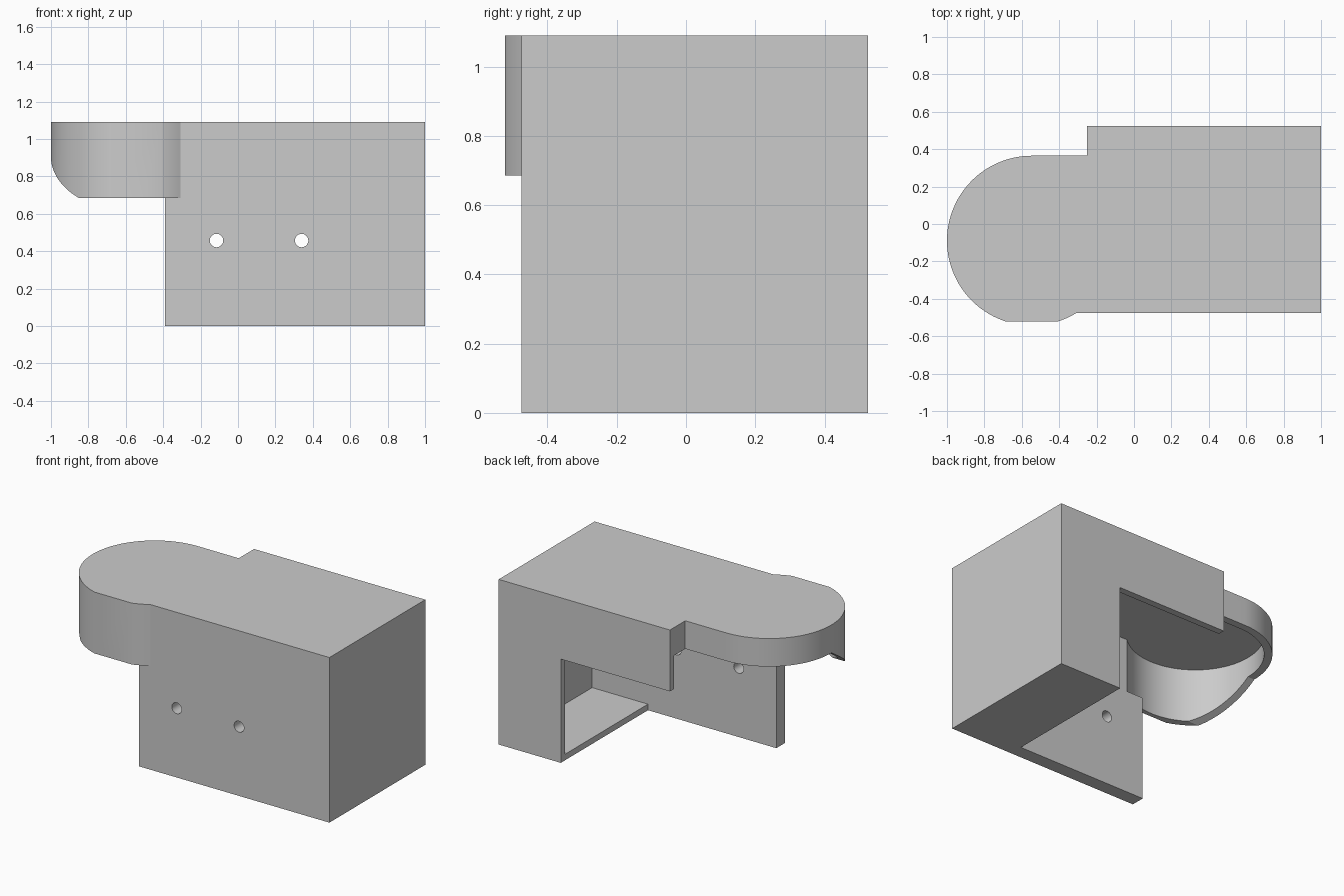
import bpy
import bmesh
from math import sin, cos, pi, radians, asin, sqrt
from mathutils import Vector

cube = bpy.data.objects.get("Cube")
if cube:
    bpy.data.objects.remove(cube, do_unlink=True)

# Main dimensions
HEIGHT, SKIRT, RIM, CEILING = 1.09, 0.685, 0.905, 1.035
FRONT, FRONT_IN, BACK, BACK_IN = -0.475, -0.385, 0.525, 0.48
NOSE_FLAT = -0.522
CX, CY, R_OUT, R_IN = -0.546, -0.089, 0.454, 0.405
FAR = 2.0

grey = bpy.data.materials.new("plain_grey")
grey.use_nodes = True
grey.diffuse_color = (0.6, 0.6, 0.6, 1)
grey.node_tree.nodes["Principled BSDF"].inputs["Base Color"].default_value = (0.6, 0.6, 0.6, 1)


def prism(name, points, offset):
    """Extrude a closed outline of 3D points along an offset."""
    bm = bmesh.new()
    face = bm.faces.new([bm.verts.new(p) for p in points])
    ext = bmesh.ops.extrude_face_region(bm, geom=[face])
    moved = [g for g in ext["geom"] if isinstance(g, bmesh.types.BMVert)]
    bmesh.ops.translate(bm, vec=Vector(offset), verts=moved)
    bmesh.ops.recalc_face_normals(bm, faces=bm.faces)
    mesh = bpy.data.meshes.new(name)
    bm.to_mesh(mesh)
    bm.free()
    obj = bpy.data.objects.new(name, mesh)
    bpy.context.collection.objects.link(obj)
    return obj


def plan(name, outline, z0, z1):
    return prism(name, [(x, y, z0) for x, y in outline], (0, 0, z1 - z0))


def box(name, x, y, z):
    return plan(name, [(x[0], y[0]), (x[1], y[0]), (x[1], y[1]), (x[0], y[1])], *z)


def arc(radius, a0, a1, steps):
    angles = [a0 + (a1 - a0) * i / steps for i in range(steps + 1)]
    return [(CX + radius * cos(a), CY + radius * sin(a)) for a in angles]


def angle_at(radius, y):
    """Angle below the centre line at which a circle reaches y."""
    return asin((CY - y) / radius)


# Full plan: round nose flattened at the front, joined to the box
flat = angle_at(R_OUT, NOSE_FLAT)
join = angle_at(R_OUT, FRONT)
outline = arc(R_OUT, pi / 2, pi + flat, 72)
outline += arc(R_OUT, 2 * pi - flat, 2 * pi - join, 8)
outline += [(1, FRONT), (1, BACK), (-0.25, BACK), (-0.25, CY + R_OUT)]
housing = plan("housing", outline, 0, HEIGHT)

# Hollow under the lid, following the round nose
hollow = arc(R_IN, pi / 2, 2 * pi - angle_at(R_IN, FRONT_IN), 96)
hollow += [(0.955, FRONT_IN), (0.955, BACK_IN), (-0.205, BACK_IN), (-0.205, CY + R_IN)]

# Sloping lower edge of the nose skirt, seen from the side
slope = [(-0.426, SKIRT - 0.001), (CY, RIM), (FAR, RIM), (FAR, -1), (-0.426, -1)]

cutters = [
    box("below_nose", (-FAR, -0.39), (-FAR, FAR), (-1, SKIRT)),
    box("below_nose_front", (-0.5, -0.3), (-FAR, FRONT), (-1, SKIRT)),
    box("corner_opening", (-FAR, 0.547), (FRONT_IN, FAR), (-1, SKIRT)),
    plan("lid_hollow", hollow, SKIRT - 0.001, CEILING),
    box("lower_hollow", (-0.1, 0.955), (FRONT_IN, BACK_IN), (0.04, 0.8)),
    prism("skirt_slope", [(-FAR, y, z) for y, z in slope], (FAR - 0.4, 0, 0)),
    box("rim_clearance", (-0.41, -0.2), (-0.2, BACK_IN), (0.5, RIM)),
]
# Two round screw holes in the front wall
for hx in (-0.115, 0.34):
    ring = [(hx + 0.036 * cos(2 * pi * i / 32), -0.6, 0.457 + 0.036 * sin(2 * pi * i / 32))
            for i in range(32)]
    cutters.append(prism("screw_hole", ring, (0, 0.35, 0)))

for c in cutters:
    c.hide_render = True
    mod = housing.modifiers.new(c.name, "BOOLEAN")
    mod.operation = "DIFFERENCE"
    mod.solver = "EXACT"
    mod.object = c

# Bake the cuts and drop the helpers
bpy.context.view_layer.update()
graph = bpy.context.evaluated_depsgraph_get()
result = bpy.data.meshes.new_from_object(housing.evaluated_get(graph))
housing.modifiers.clear()
housing.data = result
for c in cutters:
    bpy.data.objects.remove(c, do_unlink=True)

housing.data.materials.clear()
housing.data.materials.append(grey)
bpy.ops.object.select_all(action="DESELECT")
housing.select_set(True)
bpy.context.view_layer.objects.active = housing
bpy.ops.object.shade_smooth_by_angle(angle=radians(25))
